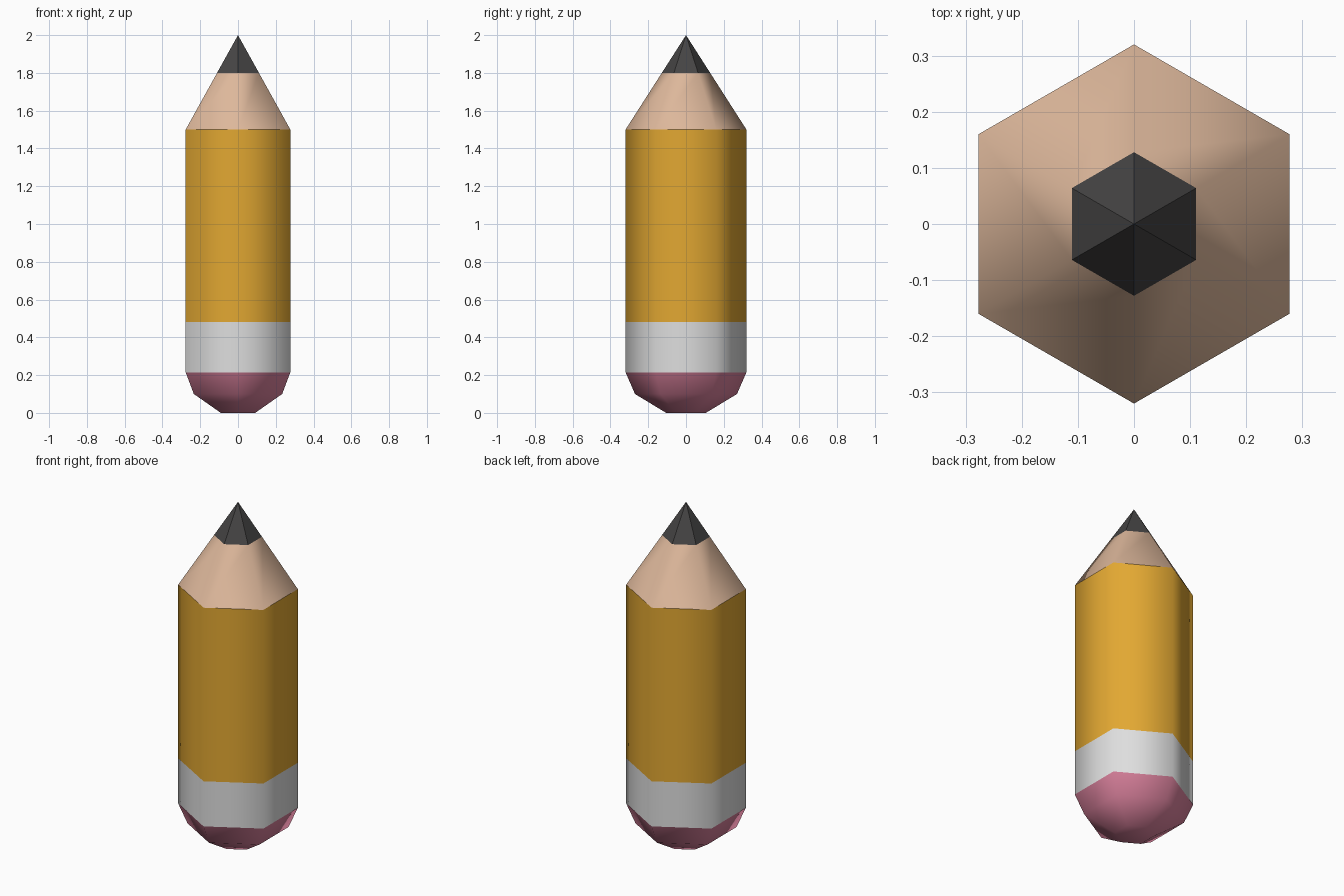
import bpy, bmesh, math

if "Cube" in bpy.data.objects:
    bpy.data.objects.remove(bpy.data.objects["Cube"])

SIDES = 6
R = 0.32  # corner radius of the hexagonal shaft


def material(name, rgb):
    m = bpy.data.materials.new(name)
    m.diffuse_color = (*rgb, 1)
    m.use_nodes = True
    m.node_tree.nodes["Principled BSDF"].inputs["Base Color"].default_value = m.diffuse_color
    return m


def hex_part(name, profile, mat, smooth=True, cap_bottom=False):
    """Loft hexagon rings along z from (radius, z) pairs; radius 0 makes a point."""
    bm = bmesh.new()
    rings = []
    for r, z in profile:
        n = SIDES if r > 0 else 1
        rings.append([bm.verts.new((r * math.sin(math.tau * -i / SIDES),
                                    r * math.cos(math.tau * -i / SIDES), z))
                      for i in range(n)])
    for a, b in zip(rings, rings[1:]):
        for i in range(SIDES):
            j = (i + 1) % SIDES
            if len(b) == 1:
                bm.faces.new((a[i], a[j], b[0]))
            else:
                bm.faces.new((a[i], a[j], b[j], b[i]))
    if cap_bottom:
        bm.faces.new(rings[0][::-1])
    for f in bm.faces:
        f.smooth = smooth
    # outward-facing surfaces
    for f in bm.faces:
        f.normal_update()
    side = bm.faces[:][0]
    c = side.calc_center_median()
    if side.normal.x * c.x + side.normal.y * c.y < 0:
        bmesh.ops.reverse_faces(bm, faces=[f for f in bm.faces if abs(f.normal.z) < 0.99])
    mesh = bpy.data.meshes.new(name)
    bm.to_mesh(mesh)
    bm.free()
    mesh.materials.append(mat)
    ob = bpy.data.objects.new(name, mesh)
    bpy.context.collection.objects.link(ob)
    return ob


pink = material("eraser pink", (0.70, 0.22, 0.335))
silver = material("ferrule silver", (0.73, 0.73, 0.73))
yellow = material("paint yellow", (0.76, 0.39, 0.032))
wood_tan = material("wood tan", (0.73, 0.48, 0.33))
graphite = material("graphite", (0.06, 0.058, 0.058))

# rounded eraser, metal band, painted shaft, sharpened wood, faceted lead
hex_part("eraser", [(0.105, 0), (0.27, 0.10), (R, 0.215)], pink, cap_bottom=True)
hex_part("ferrule", [(R, 0.215), (R, 0.48)], silver)
hex_part("shaft", [(R, 0.48), (R, 1.5)], yellow)
hex_part("sharpened_wood", [(R, 1.5), (0.128, 1.8)], wood_tan)
hex_part("lead_tip", [(0.128, 1.8), (0, 2.0)], graphite, smooth=False)
